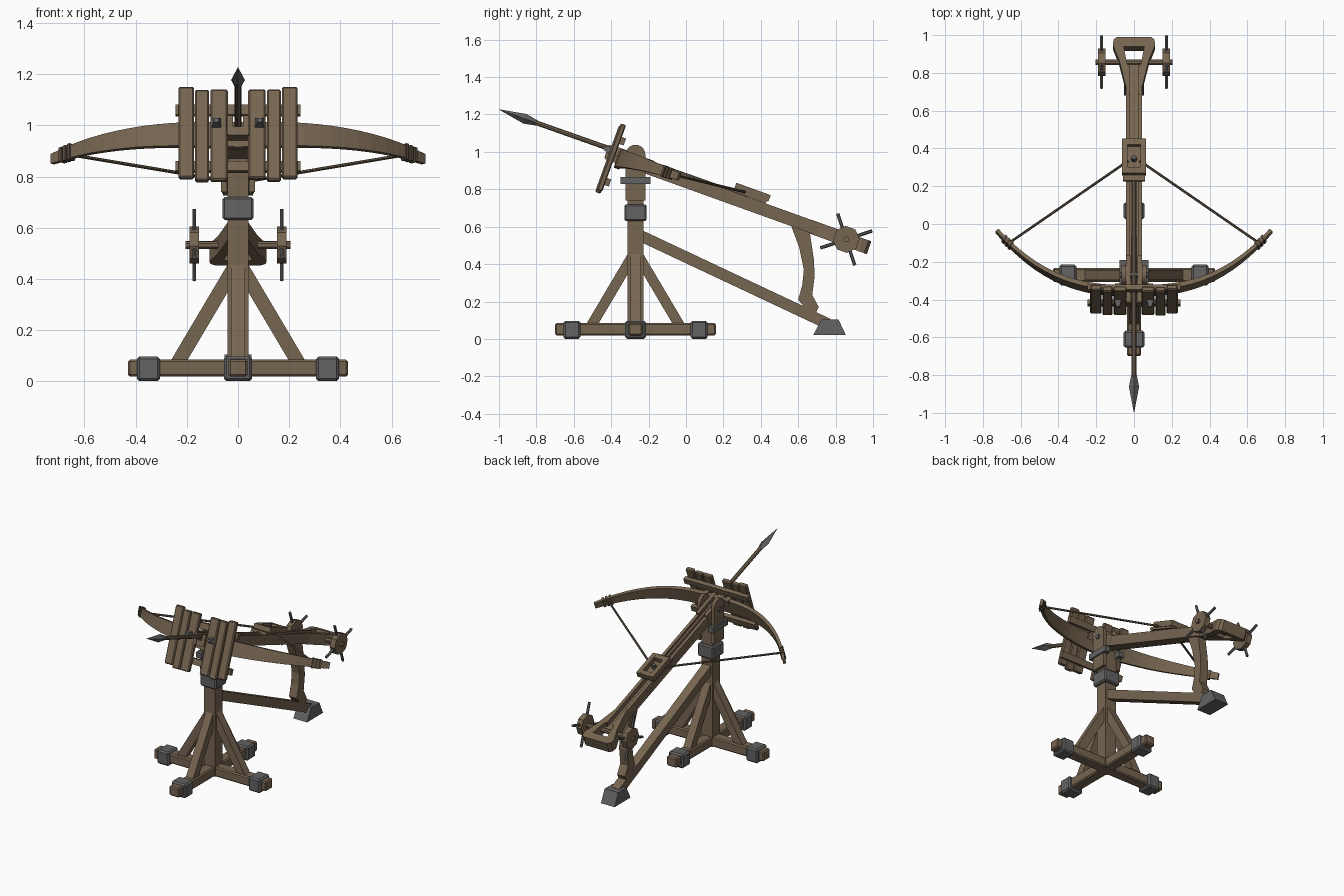
import bpy, bmesh, math, random
from mathutils import Matrix, Vector

if "Cube" in bpy.data.objects:
    bpy.data.objects.remove(bpy.data.objects["Cube"])

random.seed(4)
TILT = math.radians(19.8)
PY = -0.27                                   # y of post and pivot
# local frame of the tilted weapon: x, distance back along stock, height above it
M = Matrix.Translation((0, PY, 0.96)) @ Matrix.Rotation(-TILT, 4, 'X')
I = Matrix.Identity(4)


def material(name, col):
    m = bpy.data.materials.new(name)
    m.diffuse_color = (*col, 1)
    m.use_nodes = True
    m.node_tree.nodes["Principled BSDF"].inputs["Base Color"].default_value = m.diffuse_color
    return m


WOOD = material("aged wood", (0.185, 0.132, 0.083))
METAL = material("grey iron", (0.125, 0.125, 0.128))
ROPE = material("dark rope", (0.11, 0.08, 0.052))


def finish(name, bm, mat, frame=I, bevel=0):
    bmesh.ops.transform(bm, matrix=frame, verts=bm.verts)
    bmesh.ops.recalc_face_normals(bm, faces=bm.faces)
    me = bpy.data.meshes.new(name)
    bm.to_mesh(me)
    bm.free()
    me.materials.append(mat)
    ob = bpy.data.objects.new(name, me)
    bpy.context.collection.objects.link(ob)
    if bevel:
        b = ob.modifiers.new("chamfer", 'BEVEL')
        b.width, b.segments = bevel, 1
    return ob


def box(name, x, y, z, mat=WOOD, frame=I, bevel=0):
    """Box from (lo, hi) ranges."""
    bm = bmesh.new()
    bmesh.ops.create_cube(bm, size=1)
    for v in bm.verts:
        v.co = [r[0] if c < 0 else r[1] for c, r in zip(v.co, (x, y, z))]
    return finish(name, bm, mat, frame, bevel)


def prism(name, pts, lo, hi, axis, mat=WOOD, frame=I):
    """Extrude a profile along x (points y,z) or z (points x,y)."""
    bm = bmesh.new()
    put = (lambda p, h: (h, *p)) if axis == 'x' else (lambda p, h: (*p, h))
    a = [bm.verts.new(put(p, lo)) for p in pts]
    b = [bm.verts.new(put(p, hi)) for p in pts]
    bm.faces.new(a)
    bm.faces.new(b)
    for i in range(len(pts)):
        j = (i + 1) % len(pts)
        bm.faces.new((a[i], a[j], b[j], b[i]))
    return finish(name, bm, mat, frame)


def rod(name, p, q, r1, r2=None, sides=8, mat=WOOD, frame=I, spin=0.0):
    """Round or square bar between two points."""
    p, q = Vector(p), Vector(q)
    d = q - p
    bm = bmesh.new()
    bmesh.ops.create_cone(bm, cap_ends=True, segments=sides, radius1=r1,
                          radius2=r1 if r2 is None else r2, depth=d.length)
    t = Matrix.Translation((p + q) / 2) @ d.to_track_quat('Z', 'Y').to_matrix().to_4x4()
    return finish(name, bm, mat, frame @ t @ Matrix.Rotation(spin, 4, 'Z'))


def beam(name, p, q, w, mat=WOOD):
    return rod(name, p, q, w / math.sqrt(2), None, 4, mat, I, math.pi / 4)


# --- crossed base with iron bands
box("base_beam_x", (-0.43, 0.43), (PY - 0.038, PY + 0.038), (0.018, 0.085), bevel=0.008)
box("base_beam_y", (-0.038, 0.038), (-0.70, 0.16), (0.0185, 0.0855), bevel=0.008)
for s in (-1, 1):
    c = s * 0.35
    box("base_band_x", (c - 0.045, c + 0.045), (PY - 0.055, PY + 0.055), (0, 0.097), METAL, I, 0.01)
    c = PY + s * 0.34
    box("base_band_y", (-0.055, 0.055), (c - 0.045, c + 0.045), (0, 0.097), METAL, I, 0.01)
    beam("side_brace", (s * 0.237, PY, 0.07), (s * 0.012, PY, 0.45), 0.055)
    beam("long_brace", (0, PY + s * 0.237, 0.07), (0, PY + s * 0.012, 0.45), 0.055)

# --- post, collar and pivot cheeks
box("post", (-0.042, 0.042), (PY - 0.042, PY + 0.042), (0.02, 0.87))
box("post_collar", (-0.06, 0.06), (PY - 0.06, PY + 0.06), (0.63, 0.72), METAL, I, 0.008)
arch = [(PY - 0.053, 0.74), (PY + 0.053, 0.74)]
arch += [(PY + 0.053 * math.cos(t), 0.985 + 0.053 * math.sin(t))
         for t in [i * math.pi / 10 for i in range(11)]]
for s in (-1, 1):
    prism("pivot_cheek", arch, s * 0.043, s * 0.066, 'x')
    box("cheek_band", sorted((s * 0.036, s * 0.076)), (PY - 0.08, PY + 0.08), (0.828, 0.867), METAL)
rod("pivot_pin", (-0.076, PY, 0.965), (0.076, PY, 0.965), 0.016, mat=METAL)

# --- rear strut, foot and curved support
beam("rear_strut", (0, PY + 0.02, 0.555), (0, 0.76, 0.08), 0.06)
prism("rear_foot", [(0.68, 0.02), (0.855, 0.02), (0.815, 0.105), (0.725, 0.105)],
      -0.052, 0.052, 'x', METAL)
prism("curved_support", [(0.56, 0.61), (0.605, 0.49), (0.63, 0.37), (0.622, 0.29), (0.60, 0.21),
                         (0.68, 0.11), (0.71, 0.17), (0.675, 0.235), (0.688, 0.34),
                         (0.683, 0.43), (0.66, 0.58)], -0.03, 0.03, 'x')

# --- grooved stock
box("stock_floor", (-0.042, 0.042), (-0.155, 1.19), (-0.054, -0.018), WOOD, M)
for s in (-1, 1):
    box("stock_rail", sorted((s * 0.02, s * 0.0415)), (-0.155, 1.17), (-0.02, 0.014), WOOD, M)
    box("stock_front_rail", sorted((s * 0.019, s * 0.0425)), (-0.16, 0.1), (-0.05, 0.026), WOOD, M)
    # flared rear fork, one half per side
    half = [(0.02, 1.0), (0.042, 1.05), (0.078, 1.2), (0.112, 1.29), (0.108, 1.32), (0.09, 1.335),
            (0, 1.335), (0, 1.28), (0.055, 1.28), (0.037, 1.185), (0.02, 1.16)]
    prism("rear_fork", [(s * x, y) for x, y in half], -0.058, 0.015, 'z', WOOD, M)

# --- winch
WS, WW = 1.205, -0.021
rod("winch_axle", (-0.205, WS, WW), (0.205, WS, WW), 0.016, frame=M)
for s in (-1, 1):
    rod("winch_drum", (s * 0.152, WS, WW), (s * 0.19, WS, WW), 0.072, frame=M, spin=math.pi / 8)
    for k in range(4):
        t = math.radians(38 + 90 * k)
        d = Vector((0, math.cos(t), math.sin(t)))
        c = Vector((s * 0.171, WS, WW))
        rod("winch_spoke", c + d * 0.06, c + d * 0.146, 0.009, sides=6, mat=METAL, frame=M)

# --- slider box with open top
S0, S1 = 0.55, 0.745
box("slider_base", (-0.058, 0.058), (S0 - 0.03, S1 - 0.01), (0.015, 0.033), WOOD, M)
for s in (-1, 1):
    box("slider_side", sorted((s * 0.034, s * 0.063)), (S0, S1), (0.028, 0.065), WOOD, M)
    c = (S0 + S1) / 2 + s * 0.08
    box("slider_end", (-0.034, 0.034), (c - 0.0175, c + 0.0175), (0.028, 0.064), WOOD, M)
rod("slider_peg", (0, 0.64, 0.03), (0, 0.64, 0.062), 0.017, 0.012, mat=METAL, frame=M)


# --- bow: lofted rectangular sections along a curve
def bow_s(x):
    return -0.08 + 0.33 * (abs(x) / 0.725) ** 2.67


def loft(name, x0, x1, n, grow, mat):
    bm = bmesh.new()
    rings = []
    for i in range(n + 1):
        x = x0 + (x1 - x0) * i / n
        u = abs(x) / 0.725
        slope = (bow_s(x + 1e-3) - bow_s(x - 1e-3)) / 2e-3
        nrm = Vector((-slope, 1, 0)).normalized()
        c = Vector((x, bow_s(x), -0.03 + 0.022 * min(1, u * 1.2)))
        h = 0.051 - 0.031 * u ** 2 + grow
        t = 0.015 - 0.006 * u + grow
        rings.append([bm.verts.new(c + nrm * (a * t) + Vector((0, 0, b * h)))
                      for a, b in ((-1, -1), (1, -1), (1, 1), (-1, 1))])
    for a, b in zip(rings, rings[1:]):
        for i in range(4):
            j = (i + 1) % 4
            bm.faces.new((a[i], a[j], b[j], b[i]))
    bm.faces.new(rings[0])
    bm.faces.new(rings[-1])
    return finish(name, bm, mat, M)


loft("bow", -0.725, 0.725, 28, 0, WOOD)
for s in (-1, 1):
    for x in (0.648, 0.664, 0.68):
        loft("string_wrap", s * x, s * (x + 0.01), 1, 0.006, ROPE)
    rod("bow_string", (s * 0.665, bow_s(0.665), -0.012), (s * 0.03, 0.63, 0.036), 0.007,
        sides=6, mat=ROPE, frame=M)

# --- plank shield on two cross rails
for s in (-1, 1):
    for x0, x1 in ((0.04, 0.108), (0.113, 0.168), (0.172, 0.232)):
        top, bot = 0.15 + random.uniform(-0.012, 0.006), -0.232 + random.uniform(-0.006, 0.012)
        f = random.uniform(-0.005, 0.005)
        box("shield_plank", sorted((s * x0, s * x1)), (-0.142 + f, -0.112 + f), (bot, top), WOOD, M, 0.006)
    rod("shield_stud", (s * 0.085, -0.145, 0.0), (s * 0.085, -0.18, 0.0), 0.027, 0.013, 4, METAL, M, math.pi / 4)
    box("bow_clamp", sorted((s * 0.07, s * 0.1)), (-0.12, -0.06), (-0.015, 0.03), WOOD, M)
for w in (0.068, -0.165):
    box("shield_rail", (-0.245, 0.245), (-0.112, -0.085), (w - 0.02, w + 0.02), WOOD, M)

# --- loaded bolt with iron head
rod("bolt_shaft", (0, -0.6, 0.004), (0, 0.63, 0.012), 0.013, frame=M)
rod("bolt_head_tip", (0, -0.63, 0.004), (0, -0.777, 0.004), 0.027, 0.0005, 4, METAL, M)
rod("bolt_head_socket", (0, -0.63, 0.004), (0, -0.56, 0.004), 0.027, 0.014, 4, METAL, M)
